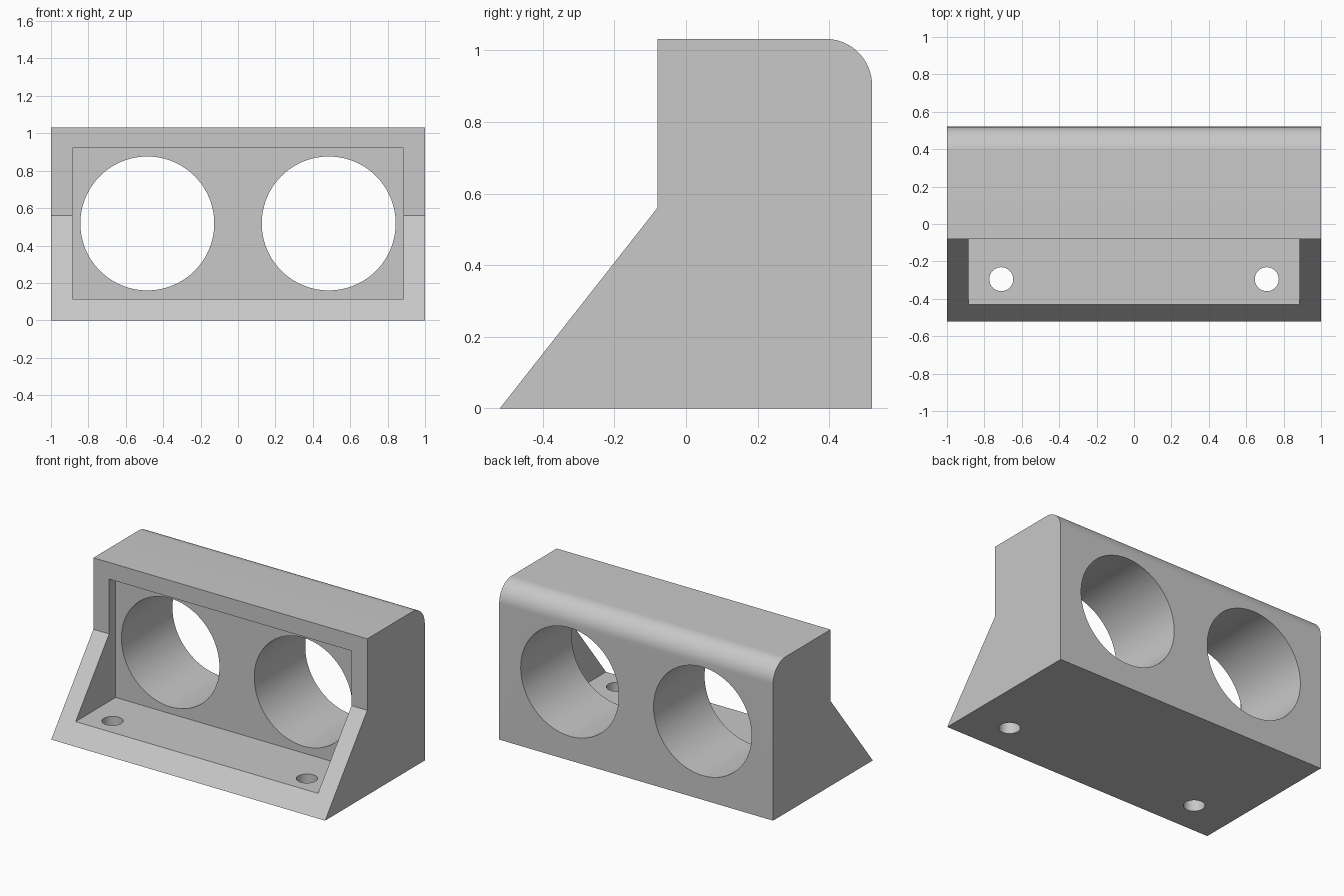
import bpy, bmesh, math
from mathutils import Matrix, Vector

cube = bpy.data.objects.get("Cube")
if cube:
    bpy.data.objects.remove(cube, do_unlink=True)

HALF_W, HALF_D, HEIGHT, FILLET = 1.0, 0.52, 1.032, 0.13

grey = bpy.data.materials.new("plain_grey")
grey.use_nodes = True
colour = (0.58, 0.58, 0.58, 1)
grey.diffuse_color = colour
grey.node_tree.nodes["Principled BSDF"].inputs["Base Color"].default_value = colour


def make_object(name, bm):
    bmesh.ops.recalc_face_normals(bm, faces=bm.faces)
    mesh = bpy.data.meshes.new(name)
    bm.to_mesh(mesh)
    bm.free()
    mesh.materials.append(grey)
    obj = bpy.data.objects.new(name, mesh)
    bpy.context.collection.objects.link(obj)
    return obj


def box(name, low, high):
    low, high = Vector(low), Vector(high)
    bm = bmesh.new()
    bmesh.ops.create_cube(bm, size=1, matrix=Matrix.Translation((low + high) / 2)
                          @ Matrix.Diagonal((*(high - low), 1)))
    return make_object(name, bm)


def cylinder(name, centre, radius, depth, segments, axis):
    turn = Matrix.Rotation(math.pi / 2, 4, "X") if axis == "Y" else Matrix.Identity(4)
    bm = bmesh.new()
    bmesh.ops.create_cone(bm, cap_ends=True, segments=segments, radius1=radius,
                          radius2=radius, depth=depth,
                          matrix=Matrix.Translation(centre) @ turn)
    return make_object(name, bm)


# Bracket body: side profile with sloped foot and rounded rear edge
profile = [(-HALF_D, 0), (-0.08, 0.56), (-0.08, HEIGHT)]
for i in range(17):
    a = math.pi / 2 * (1 - i / 16)
    profile.append((HALF_D - FILLET + FILLET * math.cos(a),
                    HEIGHT - FILLET + FILLET * math.sin(a)))
profile.append((HALF_D, 0))
bm = bmesh.new()
side = bm.faces.new([bm.verts.new((-HALF_W, y, z)) for y, z in profile])
extruded = bmesh.ops.extrude_face_region(bm, geom=[side], use_keep_orig=True)
bmesh.ops.translate(bm, vec=(2 * HALF_W, 0, 0),
                    verts=[v for v in extruded["geom"] if isinstance(v, bmesh.types.BMVert)])
body = make_object("bracket_body", bm)

# Front recess, then mirrored pairs of large bores and screw holes
cutters = [box("recess_cutter", (-0.885, -1, 0.115), (0.885, -0.012, 0.922))]
for s in (-1, 1):
    cutters.append(cylinder("bore_cutter", (s * 0.485, 0.3, 0.518), 0.358, 1, 96, "Y"))
    cutters.append(cylinder("screw_cutter", (s * 0.71, -0.295, 0.1), 0.064, 0.5, 48, "Z"))

bpy.ops.object.select_all(action="DESELECT")
bpy.context.view_layer.objects.active = body
body.select_set(True)
for cutter in cutters:
    cutter.hide_render = True
    mod = body.modifiers.new("cut", "BOOLEAN")
    mod.operation = "DIFFERENCE"
    mod.solver = "EXACT"
    mod.object = cutter
    bpy.ops.object.modifier_apply(modifier=mod.name)
    bpy.data.objects.remove(cutter, do_unlink=True)

bpy.ops.object.shade_smooth_by_angle(angle=math.radians(30))
